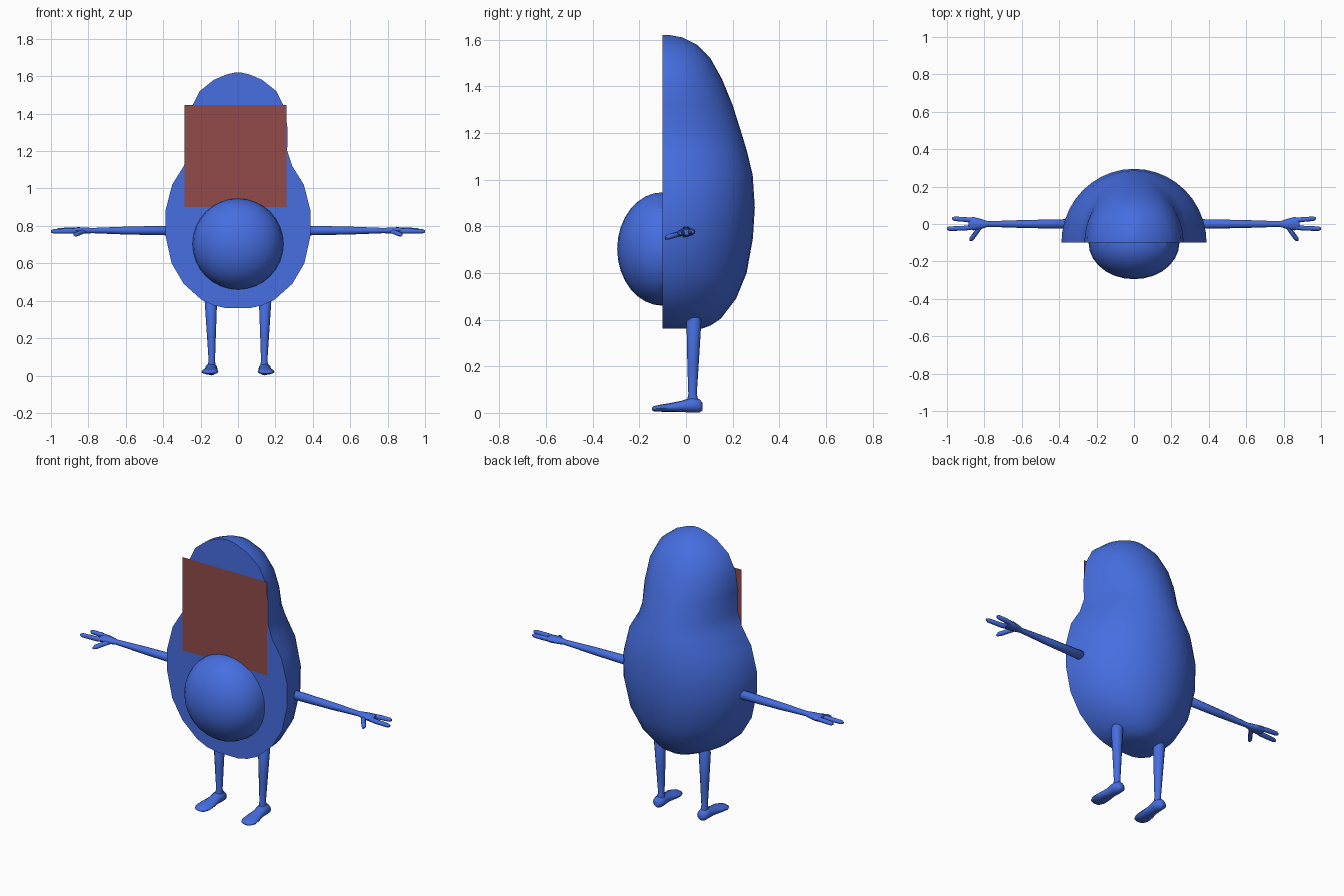
import bpy, bmesh, math
from mathutils import Vector


def material(name, rgb):
    m = bpy.data.materials.new(name)
    m.diffuse_color = (*rgb, 1)
    return m


BLUE = material("blue", (0.061, 0.156, 0.753))
RED = material("dull_red", (0.29, 0.07, 0.07))


def finish(bm, name, mat, mirror=False, angle=50):
    bmesh.ops.recalc_face_normals(bm, faces=bm.faces)
    me = bpy.data.meshes.new(name)
    bm.to_mesh(me)
    bm.free()
    ob = bpy.data.objects.new(name, me)
    bpy.context.collection.objects.link(ob)
    me.materials.append(mat)
    if mirror:
        ob.modifiers.new("mirror", 'MIRROR').use_axis[0] = True
    bpy.ops.object.select_all(action='DESELECT')
    ob.select_set(True)
    bpy.context.view_layer.objects.active = ob
    bpy.ops.object.shade_smooth_by_angle(angle=math.radians(angle))
    return ob


def bridge(bm, rings):
    n = len(rings[0])
    for a, b in zip(rings, rings[1:]):
        for i in range(n):
            j = (i + 1) % n
            bm.faces.new((a[i], a[j], b[j], b[i]))
    bm.faces.new(rings[0])
    bm.faces.new(rings[-1])


def limb(name, sections, axis, n=12):
    """Mirrored loft of ellipses (x, y, z, r1, r2) facing along one axis."""
    u, v = {'x': ((0, 1, 0), (0, 0, 1)), 'y': ((1, 0, 0), (0, 0, 1)),
            'z': ((1, 0, 0), (0, 1, 0))}[axis]
    u, v = Vector(u), Vector(v)
    bm = bmesh.new()
    rings = []
    for x, y, z, r1, r2 in sections:
        angles = [2 * math.pi * i / n for i in range(n)]
        rings.append([bm.verts.new(Vector((x, y, z)) + u * r1 * math.cos(a)
                                   + v * r2 * math.sin(a)) for a in angles])
    bridge(bm, rings)
    return finish(bm, name, BLUE, mirror=True)


# Halved pear body: height, half width, depth behind the flat cut
FRONT = -0.1
profile = [(0.362, 0.07, 0.17), (0.375, 0.13, 0.205), (0.405, 0.195, 0.25),
           (0.49, 0.29, 0.315), (0.60, 0.355, 0.36), (0.75, 0.388, 0.387),
           (0.88, 0.388, 0.395), (1.02, 0.352, 0.386), (1.12, 0.29, 0.362),
           (1.20, 0.263, 0.338), (1.32, 0.265, 0.30), (1.43, 0.25, 0.255),
           (1.52, 0.205, 0.205), (1.58, 0.13, 0.145), (1.61, 0.06, 0.085),
           (1.62, 0.015, 0.03)]
bm = bmesh.new()
SEG = 20
rings = []
for z, w, d in profile:
    angles = [math.pi * i / SEG for i in range(SEG + 1)]
    rings.append([bm.verts.new((w * math.cos(a), FRONT + d * math.sin(a), z))
                  for a in angles])
bridge(bm, rings)
finish(bm, "body", BLUE)

# Round stone bulging from the cut face
bm = bmesh.new()
bmesh.ops.create_uvsphere(bm, u_segments=28, v_segments=16, radius=1)
bmesh.ops.bisect_plane(bm, geom=bm.verts[:] + bm.edges[:] + bm.faces[:],
                       plane_co=(0, 0, 0), plane_no=(0, 1, 0), clear_outer=True)
for v in bm.verts:
    v.co = Vector((v.co.x * 0.243, FRONT + v.co.y * 0.195, 0.703 + v.co.z * 0.243))
finish(bm, "stone", BLUE)

# Square face panel
bm = bmesh.new()
bm.faces.new([bm.verts.new((x, FRONT - 0.004, z)) for x, z in
              ((-0.285, 0.9), (0.26, 0.9), (0.26, 1.445), (-0.285, 1.445))])
finish(bm, "face_panel", RED)

# Arms, palms and fingers
limb("arm", [(0.34, 0, 0.775, 0.015, 0.015), (0.35, 0, 0.775, 0.026, 0.026),
             (0.60, 0, 0.775, 0.021, 0.021), (0.78, 0, 0.775, 0.015, 0.014),
             (0.82, 0, 0.775, 0.028, 0.017), (0.86, 0.002, 0.775, 0.036, 0.018),
             (0.885, 0.003, 0.775, 0.028, 0.012)], 'x')
limb("back_finger", [(0.84, 0.015, 0.775, 0.014, 0.014), (0.90, 0.024, 0.777, 0.013, 0.014),
                     (0.96, 0.028, 0.777, 0.012, 0.012),
                     (0.972, 0.029, 0.777, 0.006, 0.006)], 'x', 8)
limb("front_finger", [(0.84, -0.012, 0.775, 0.014, 0.014), (0.90, -0.022, 0.772, 0.013, 0.014),
                      (0.987, -0.025, 0.771, 0.012, 0.012),
                      (1.0, -0.025, 0.771, 0.006, 0.006)], 'x', 8)
limb("thumb", [(0.815, -0.005, 0.773, 0.014, 0.012), (0.84, -0.04, 0.765, 0.015, 0.012),
               (0.865, -0.075, 0.755, 0.015, 0.012),
               (0.872, -0.09, 0.75, 0.007, 0.006)], 'y', 8)

# Legs and feet
limb("leg", [(0.145, 0.034, 0.41, 0.026, 0.024), (0.145, 0.034, 0.395, 0.033, 0.032),
             (0.142, 0.03, 0.20, 0.023, 0.024), (0.14, 0.028, 0.08, 0.017, 0.018),
             (0.142, 0.03, 0.03, 0.025, 0.03)], 'z')
limb("foot", [(0.143, 0.071, 0.027, 0.014, 0.016), (0.143, 0.058, 0.03, 0.03, 0.029),
              (0.143, 0.025, 0.034, 0.034, 0.033), (0.145, -0.02, 0.028, 0.033, 0.024),
              (0.148, -0.07, 0.023, 0.042, 0.019), (0.15, -0.11, 0.02, 0.046, 0.015),
              (0.15, -0.138, 0.018, 0.032, 0.011), (0.15, -0.146, 0.017, 0.014, 0.005)], 'y')
